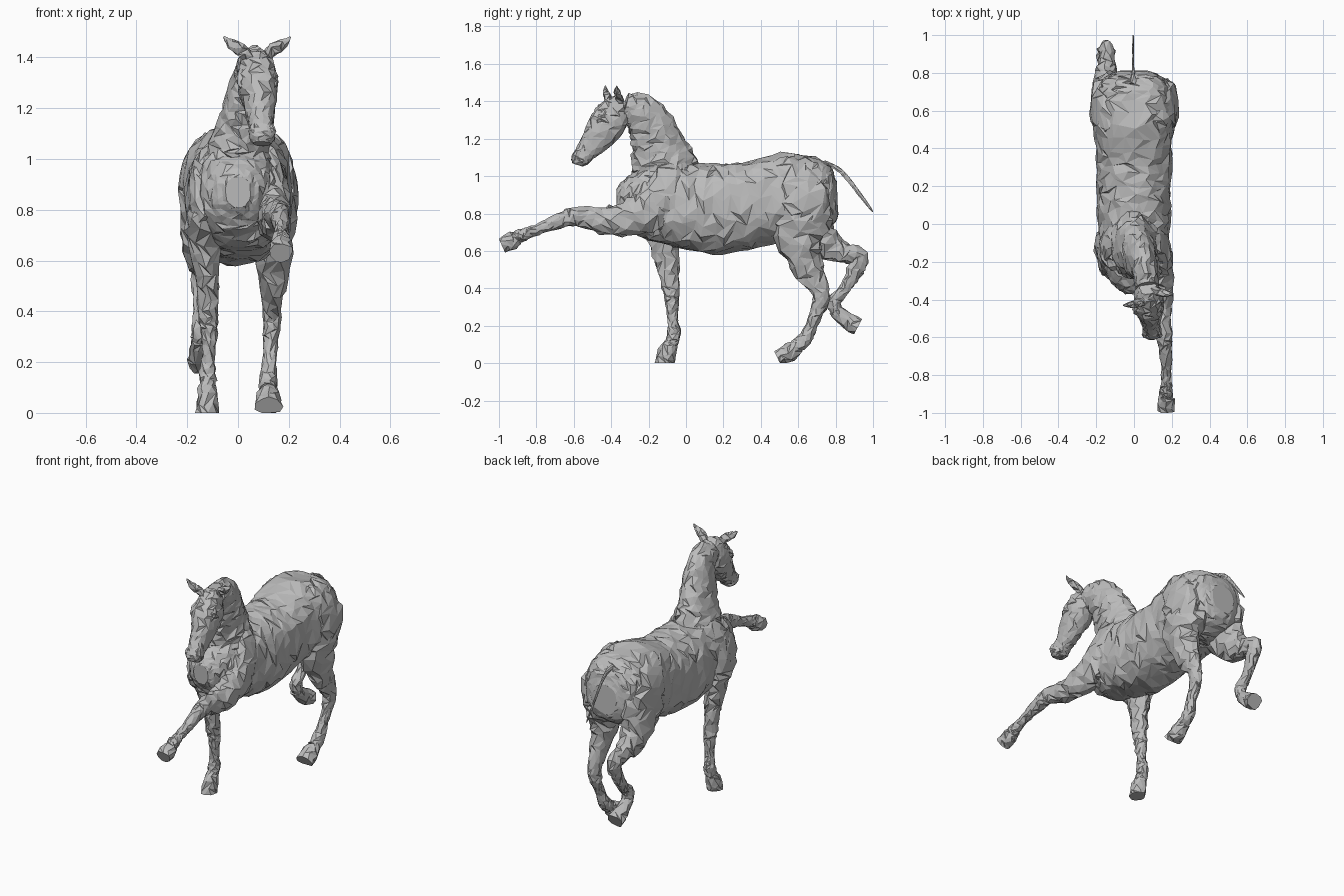
import bpy, bmesh, math, random
from mathutils import Vector

random.seed(7)
cube = bpy.data.objects.get("Cube")
if cube:
    bpy.data.objects.remove(cube, do_unlink=True)

GREY = (0.5, 0.5, 0.5, 1.0)
mat = bpy.data.materials.new("stone grey")
mat.use_nodes = True
mat.diffuse_color = GREY
bsdf = mat.node_tree.nodes["Principled BSDF"]
bsdf.inputs["Base Color"].default_value = GREY
bsdf.inputs["Roughness"].default_value = 0.8


def catmull(a, b, c, d, t):
    return [0.5 * (2 * q + (r - p) * t + (2 * p - 5 * q + 4 * r - s) * t * t
                   + (3 * q - p - 3 * r + s) * t ** 3) for p, q, r, s in zip(a, b, c, d)]


def loft(name, stations, segs=12, sub=3, rough=0.1, power=2.0):
    """Chiselled skin through stations (x, y, z, half width, half depth)."""
    n = len(stations)
    rows = []
    for i in range(n - 1):
        quad = [stations[max(0, min(n - 1, i + k))] for k in (-1, 0, 1, 2)]
        rows += [catmull(*quad, j / sub) for j in range(sub)]
    rows.append(list(stations[-1]))
    bm = bmesh.new()
    rings = []
    for i, row in enumerate(rows):
        centre = Vector(row[:3])
        tangent = Vector(rows[min(i + 1, len(rows) - 1)][:3]) - Vector(rows[max(i - 1, 0)][:3])
        tangent.normalize()
        depth = tangent.cross(Vector((1, 0, 0))).normalized()
        side = depth.cross(tangent)
        rx, rd = max(row[3], 0.003), max(row[4], 0.003)
        step = (Vector(rows[min(i + 1, len(rows) - 1)][:3]) - centre).length
        ring = []
        for k in range(segs):
            a = 2 * math.pi * (k + (i % 2) * 0.5 + random.uniform(-.25, .25)) / segs
            c, s = math.cos(a), math.sin(a)
            f = 1 + random.uniform(-rough, rough)
            p = centre + side * (rx * f * math.copysign(abs(c) ** (2 / power), c))
            p += depth * (rd * f * math.copysign(abs(s) ** (2 / power), s))
            p += tangent * (random.uniform(-.35, .35) * step)
            p.z = max(p.z, 0)
            p.y = max(-1, min(1, p.y))
            ring.append(bm.verts.new(p))
        rings.append(ring)
    # random diagonals give broken, carved facets
    for r0, r1 in zip(rings, rings[1:]):
        for k in range(segs):
            a, b, c, d = r0[k], r0[(k + 1) % segs], r1[(k + 1) % segs], r1[k]
            tris = ((a, b, c), (a, c, d)) if random.random() < .5 else ((a, b, d), (b, c, d))
            for t in tris:
                bm.faces.new(t)
    bm.faces.new(rings[0])
    bm.faces.new(rings[-1])
    bmesh.ops.recalc_face_normals(bm, faces=bm.faces)
    me = bpy.data.meshes.new(name)
    bm.to_mesh(me)
    bm.free()
    me.materials.append(mat)
    ob = bpy.data.objects.new(name, me)
    bpy.context.collection.objects.link(ob)
    return ob


# Barrel, chest and rump
loft("body", [
    (0, -.37, .87, .05, .06), (0, -.31, .87, .12, .13), (0, -.2, .86, .165, .2),
    (0, -.05, .845, .185, .225), (0, .15, .825, .195, .24), (0, .35, .845, .2, .23),
    (0, .55, .9, .215, .225), (0, .68, .89, .205, .205), (0, .77, .88, .16, .16),
    (0, .81, .88, .08, .09)], segs=24, sub=4, rough=.045, power=2.4)

# Neck sweeping up towards the model's left
loft("neck", [
    (0, -.1, .86, .15, .2), (0, -.11, 1.0, .14, .185), (.01, -.13, 1.1, .105, .165),
    (.03, -.17, 1.22, .085, .135), (.055, -.235, 1.33, .07, .11),
    (.07, -.33, 1.37, .06, .075)], segs=18, sub=4, rough=.07)

# Head from poll to muzzle
loft("head", [
    (.075, -.34, 1.41, .045, .04), (.075, -.375, 1.36, .07, .08), (.08, -.42, 1.28, .08, .1),
    (.087, -.485, 1.19, .06, .075), (.092, -.54, 1.125, .048, .055),
    (.095, -.57, 1.085, .052, .05), (.095, -.58, 1.06, .035, .03)],
    segs=14, sub=3, rough=.06, power=2.3)
for s in (-1, 1):
    side = "left" if s > 0 else "right"
    cx = .075
    back = .03 * s
    loft(side + "_ear", [
        (cx + .03 * s, -.38 + back, 1.40, .025, .022), (cx + .07 * s, -.395 + back, 1.435, .027, .022),
        (cx + .105 * s, -.40 + back, 1.455, .02, .015), (cx + .132 * s, -.40 + back, 1.482, .003, .003)],
        segs=6, sub=2, rough=.08)
    # brow and nostril ridges
    loft(side + "_brow", [
        (cx + .05 * s, -.42, 1.36, .01, .01), (cx + .066 * s, -.45, 1.32, .02, .022),
        (cx + .06 * s, -.475, 1.28, .008, .01)], segs=6, sub=2)
    loft(side + "_nostril", [
        (.095 + .03 * s, -.565, 1.14, .01, .01), (.095 + .037 * s, -.585, 1.11, .018, .02),
        (.095 + .03 * s, -.59, 1.08, .008, .01)], segs=6, sub=2)

# Standing right foreleg
loft("right_foreleg", [
    (-.12, -.11, .97, .06, .12), (-.135, -.13, .78, .075, .14), (-.13, -.11, .64, .058, .085),
    (-.12, -.095, .5, .045, .058), (-.115, -.08, .38, .04, .045), (-.113, -.075, .32, .034, .038),
    (-.115, -.07, .23, .025, .03), (-.12, -.065, .155, .036, .038), (-.12, -.08, .1, .032, .035)],
    segs=10, rough=.13)
loft("right_fore_hoof", [
    (-.12, -.078, .11, .035, .035), (-.12, -.1, .06, .043, .05), (-.12, -.115, -.01, .05, .055)],
    segs=9, sub=2)

# Left foreleg stretched forward
loft("left_foreleg", [
    (.1, -.08, .92, .07, .12), (.13, -.2, .82, .075, .125), (.14, -.32, .77, .068, .095),
    (.145, -.45, .765, .055, .072), (.158, -.58, .785, .045, .053), (.165, -.65, .77, .04, .045),
    (.17, -.74, .735, .03, .034), (.17, -.83, .702, .028, .03), (.17, -.88, .685, .036, .036),
    (.17, -.91, .665, .033, .034)], segs=10, rough=.13)
loft("left_fore_hoof", [
    (.17, -.895, .67, .035, .035), (.17, -.93, .655, .045, .048), (.17, -.985, .63, .05, .042)],
    segs=9, sub=2)

# Left hind leg reaching under the body
loft("left_hind_leg", [
    (.11, .62, .96, .1, .15), (.125, .61, .76, .1, .17), (.135, .61, .63, .078, .115),
    (.135, .66, .5, .055, .078), (.135, .72, .38, .036, .05), (.13, .71, .3, .032, .042),
    (.125, .67, .2, .028, .032), (.12, .635, .125, .037, .038), (.12, .58, .085, .034, .036)],
    segs=10, rough=.13)
loft("left_hind_hoof", [
    (.12, .6, .09, .035, .035), (.12, .55, .055, .048, .052), (.12, .49, .025, .057, .04)],
    segs=9, sub=2)

# Right hind leg lifted behind
loft("right_hind_leg", [
    (-.11, .62, .94, .1, .15), (-.135, .66, .75, .09, .15), (-.145, .745, .64, .072, .095),
    (-.145, .84, .59, .05, .06), (-.145, .925, .565, .04, .05), (-.145, .9, .49, .036, .045),
    (-.147, .85, .4, .028, .032), (-.15, .79, .325, .036, .038), (-.15, .81, .27, .032, .034)],
    segs=10, rough=.13)
loft("right_hind_hoof", [
    (-.15, .795, .285, .035, .035), (-.15, .85, .235, .045, .046), (-.15, .92, .195, .05, .048)],
    segs=9, sub=2)

# Thin tail
loft("tail", [
    (-.005, .74, 1.07, .02, .015), (-.005, .81, 1.04, .008, .014), (-.005, .87, .98, .005, .012),
    (-.005, .93, .9, .005, .011), (-.005, 1.0, .81, .004, .005)], segs=6, sub=3, rough=.05)

# Long muscle ridges on shoulders, flanks and rump
for s in (-1, 1):
    side = "left" if s > 0 else "right"
    loft(side + "_shoulder_muscle", [
        (.06 * s, -.02, 1.07, .03, .05), (.12 * s, -.09, .98, .05, .09),
        (.155 * s, -.17, .85, .045, .1), (.13 * s, -.24, .74, .03, .06)], segs=10, rough=.12)
    loft(side + "_haunch_muscle", [
        (.1 * s, .5, 1.06, .05, .06), (.16 * s, .58, .97, .065, .12),
        (.18 * s, .64, .83, .055, .14), (.15 * s, .66, .68, .035, .08)], segs=10, rough=.12)
